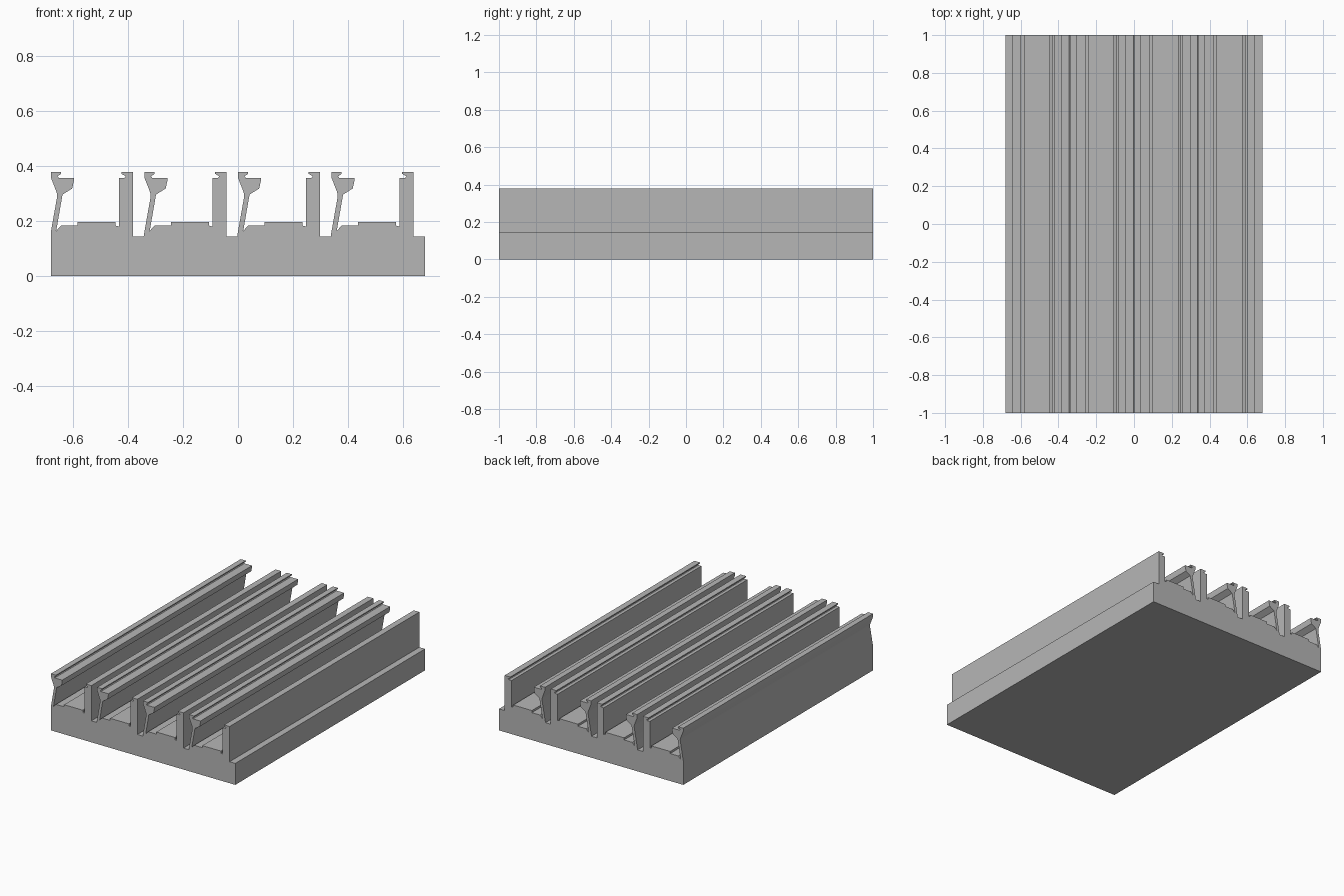
import bpy
import bmesh

if "Cube" in bpy.data.objects:
    bpy.data.objects.remove(bpy.data.objects["Cube"])

LENGTH, WIDTH, PITCH, COUNT = 2.0, 1.36, 0.34, 4
FLOOR = 0.143

# One channel, left to right: flexible hooked arm, raised floor, rigid lipped wall
ARM = [(0.0, 0.162), (0.0215, 0.283), (0.0225, 0.295), (0.0195, 0.307), (0.0, 0.357),
       (0.0, 0.378), (0.037, 0.378), (0.037, 0.371), (0.024, 0.363), (0.028, 0.357),
       (0.083, 0.357), (0.083, 0.345), (0.077, 0.318), (0.042, 0.296), (0.019, 0.164)]
CHANNEL_FLOOR = [(0.037, 0.183), (0.097, 0.183), (0.097, 0.197), (0.235, 0.197),
                 (0.235, 0.183)]
WALL = [(0.247, 0.180), (0.247, 0.357), (0.268, 0.357), (0.272, 0.363), (0.257, 0.371),
        (0.257, 0.378), (0.298, 0.378), (0.298, FLOOR)]

# Closed cross-section: flat underside, then the repeated channels along the top
profile = [(WIDTH / 2, 0.0), (-WIDTH / 2, 0.0)]
for i in range(COUNT):
    left = -WIDTH / 2 + i * PITCH
    if i:
        profile.append((left - 0.003, FLOOR))
    profile += [(left + x, z) for x, z in ARM + CHANNEL_FLOOR + WALL]
profile.append((WIDTH / 2, FLOOR))

# Extrude the cross-section along the length
bm = bmesh.new()
face = bm.faces.new([bm.verts.new((x, -LENGTH / 2, z)) for x, z in profile])
result = bmesh.ops.extrude_face_region(bm, geom=[face], use_keep_orig=True)
moved = [g for g in result["geom"] if isinstance(g, bmesh.types.BMVert)]
bmesh.ops.translate(bm, verts=moved, vec=(0, LENGTH, 0))
bmesh.ops.recalc_face_normals(bm, faces=bm.faces[:])
caps = [f for f in bm.faces if len(f.verts) > 4]
bmesh.ops.triangulate(bm, faces=caps)
mesh = bpy.data.meshes.new("channel_panel")
bm.to_mesh(mesh)
bm.free()

panel = bpy.data.objects.new("channel_panel", mesh)
bpy.context.collection.objects.link(panel)
grey = bpy.data.materials.new("light grey")
grey.diffuse_color = (0.47, 0.47, 0.47, 1)
grey.use_nodes = True
grey.node_tree.nodes["Principled BSDF"].inputs["Base Color"].default_value = grey.diffuse_color
mesh.materials.append(grey)

# Soft bends on the arms, crisp edges elsewhere
bpy.context.view_layer.objects.active = panel
panel.select_set(True)
bpy.ops.object.shade_smooth_by_angle(angle=0.4)
